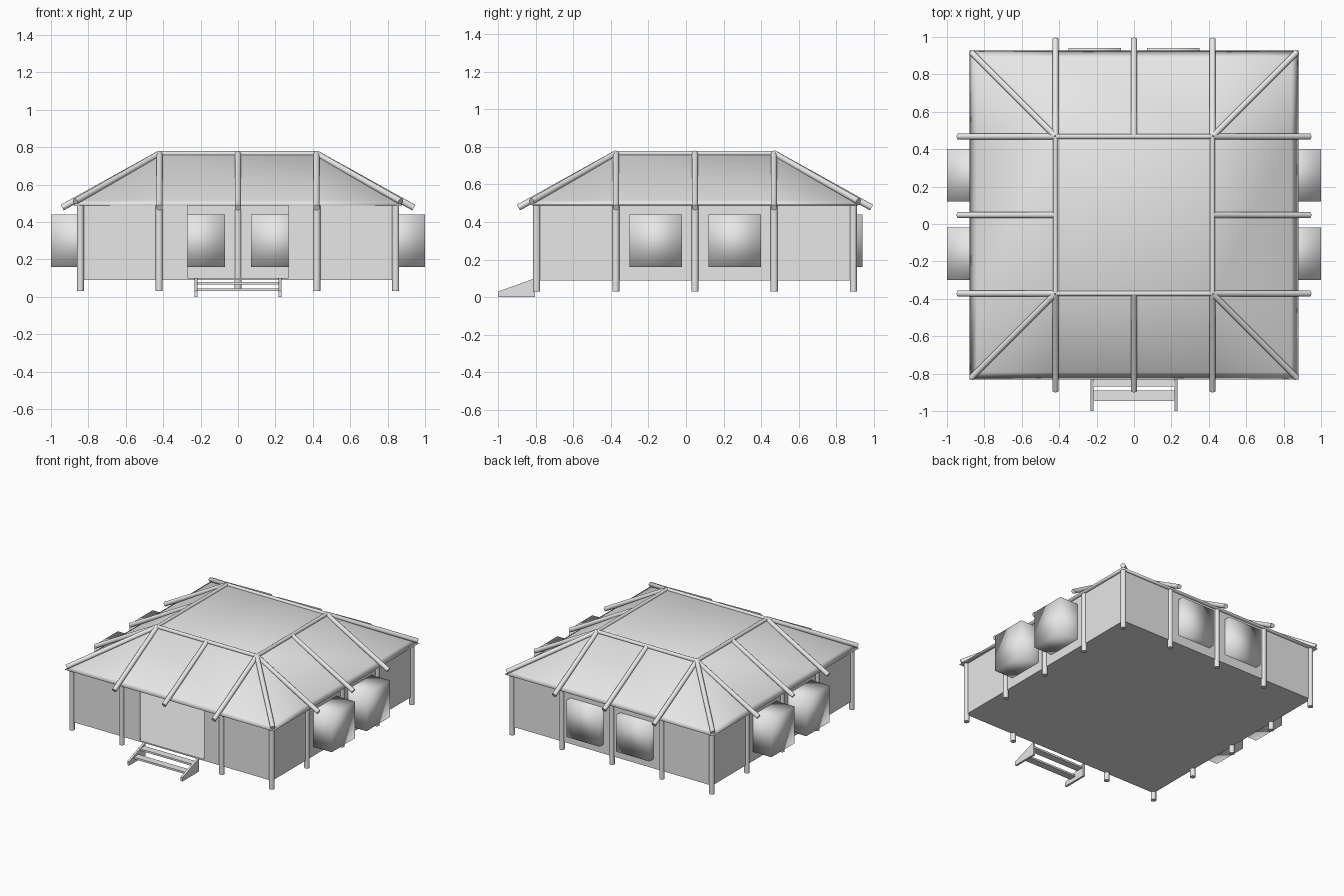
import bpy, bmesh, math
from mathutils import Vector

if "Cube" in bpy.data.objects:
    bpy.data.objects.remove(bpy.data.objects["Cube"], do_unlink=True)

# Single pale finish
GREY = (0.8, 0.8, 0.8, 1)
mat = bpy.data.materials.new("pale grey")
mat.use_nodes = True
mat.diffuse_color = GREY
mat.node_tree.nodes["Principled BSDF"].inputs["Base Color"].default_value = GREY

CY = 0.048                      # house centre in y
TOP, WALL, EAVE = 0.42, 0.845, 0.88
Z_FLOOR, Z_EAVE, Z_TOP = 0.09, 0.49, 0.765
R = 0.017                       # pole radius


def finish(name, bm, smooth=False):
    bmesh.ops.recalc_face_normals(bm, faces=bm.faces)
    mesh = bpy.data.meshes.new(name)
    bm.to_mesh(mesh)
    bm.free()
    mesh.materials.append(mat)
    obj = bpy.data.objects.new(name, mesh)
    bpy.context.collection.objects.link(obj)
    if smooth:
        mesh.shade_smooth()
    return obj


def box(name, lo, hi, smooth=False):
    bm = bmesh.new()
    bmesh.ops.create_cube(bm, size=1)
    for v in bm.verts:
        v.co = [(a + b) / 2 + c * (b - a) for a, b, c in zip(lo, hi, v.co)]
    return finish(name, bm, smooth)


def pole(name, a, b, r=R):
    a, b = Vector(a), Vector(b)
    bpy.ops.mesh.primitive_cylinder_add(vertices=14, radius=r, depth=(b - a).length,
                                        location=(a + b) / 2)
    obj = bpy.context.object
    obj.name = name
    obj.rotation_euler = (b - a).to_track_quat("Z", "Y").to_euler()
    obj.data.materials.append(mat)
    bpy.ops.object.shade_smooth_by_angle(angle=math.radians(40))
    return obj


# Hipped roof: rings split at the rafter lines, flat top, small eave lip
def roof_ring(bm, half, z):
    ring = []
    for k in range(4):
        c, s = round(math.cos(k * math.pi / 2)), round(math.sin(k * math.pi / 2))
        for x, y in ((half, TOP), (half, half), (TOP, half)):
            ring.append(bm.verts.new((x * c - y * s, CY + x * s + y * c, z)))
    return ring


bm = bmesh.new()
rings = [roof_ring(bm, h, z) for h, z in
         ((TOP, Z_TOP), (0.84, 0.515), (EAVE, Z_EAVE), (WALL, Z_EAVE - 0.002))]
for upper, lower in zip(rings, rings[1:]):
    for i in range(12):
        j = (i + 1) % 12
        bm.faces.new((upper[i], lower[i], lower[j], upper[j]))
bm.faces.new([rings[0][i] for i in (1, 4, 7, 10)])
bmesh.ops.remove_doubles(bm, verts=bm.verts, dist=0.0005)
bmesh.ops.dissolve_degenerate(bm, edges=bm.edges, dist=0.0005)
finish("roof", bm, True)

# Floor and walls, with the doorway left open in front
T = 0.01
Y0, Y1 = CY - WALL, CY + WALL
box("floor", (-WALL, Y0, Z_FLOOR), (WALL, Y1, Z_FLOOR + T))
box("back_wall", (-WALL, Y1 - T, Z_FLOOR), (WALL, Y1, Z_EAVE))
for side, s in (("left", 1), ("right", -1)):
    xs = sorted((s * (WALL - T), s * WALL))
    box(side + "_wall", (xs[0], Y0, Z_FLOOR), (xs[1], Y1, Z_EAVE))
    xs = sorted((s * 0.27, s * WALL))
    box(side + "_front_wall", (xs[0], Y0, Z_FLOOR), (xs[1], Y0 + T, Z_EAVE))

# Window boxes set through the side and back walls
W0, W1 = 0.16, 0.44
for s in (1, -1):
    xs = sorted((s * 0.07, s * 0.35))
    box("back_window_box", (xs[0], 0.66, W0), (xs[1], 0.94, W1), True)
    xs = sorted((s * 0.72, s * 1.0))
    for y in (-0.3, 0.12):
        box("side_window_box", (xs[0], y, W0), (xs[1], y + 0.28, W1), True)

# Posts around the walls, none in the doorway
for i in range(-2, 3):
    for j in range(-2, 3):
        if max(abs(i), abs(j)) == 2 and (i, j) != (0, -2):
            x, y = i * 0.4215, CY + j * 0.4215
            pole("post", (x, y, 0.03), (x, y, Z_EAVE), 0.019)

# Rafters down each slope, hips and the top frame
END, Z_END, HIP, Z_HIP = 0.94, 0.477, 0.87, 0.51
for s in (1, -1):
    for t in (-TOP, 0, TOP):
        pole("slope_rafter", (t, CY + s * TOP, Z_TOP), (t, CY + s * END, Z_END))
        pole("side_rafter", (s * TOP, CY + t, Z_TOP), (s * END, CY + t, Z_END))
    for q in (1, -1):
        pole("hip_rafter", (s * TOP, CY + q * TOP, Z_TOP), (s * HIP, CY + q * HIP, Z_HIP))
    pole("top_rail", (s * TOP, CY - TOP, Z_TOP), (s * TOP, CY + TOP, Z_TOP), 0.014)
    pole("top_rail", (-TOP, CY + s * TOP, Z_TOP), (TOP, CY + s * TOP, Z_TOP), 0.014)

# Entry steps: two sloped side boards and open treads
for s in (1, -1):
    bm = bmesh.new()
    profile = ((-1, 0), (-0.805, 0), (-0.805, 0.1), (-1, 0.03))
    face = bm.faces.new([bm.verts.new((s * 0.225 - 0.008, y, z)) for y, z in profile])
    ext = bmesh.ops.extrude_face_region(bm, geom=[face])
    for v in ext["geom"]:
        if isinstance(v, bmesh.types.BMVert):
            v.co.x += 0.016
    finish("step_side", bm)
for y, z in ((-0.87, 0.065), (-0.945, 0.03)):
    box("step_tread", (-0.22, y, z), (0.22, y + 0.055, z + 0.014))
